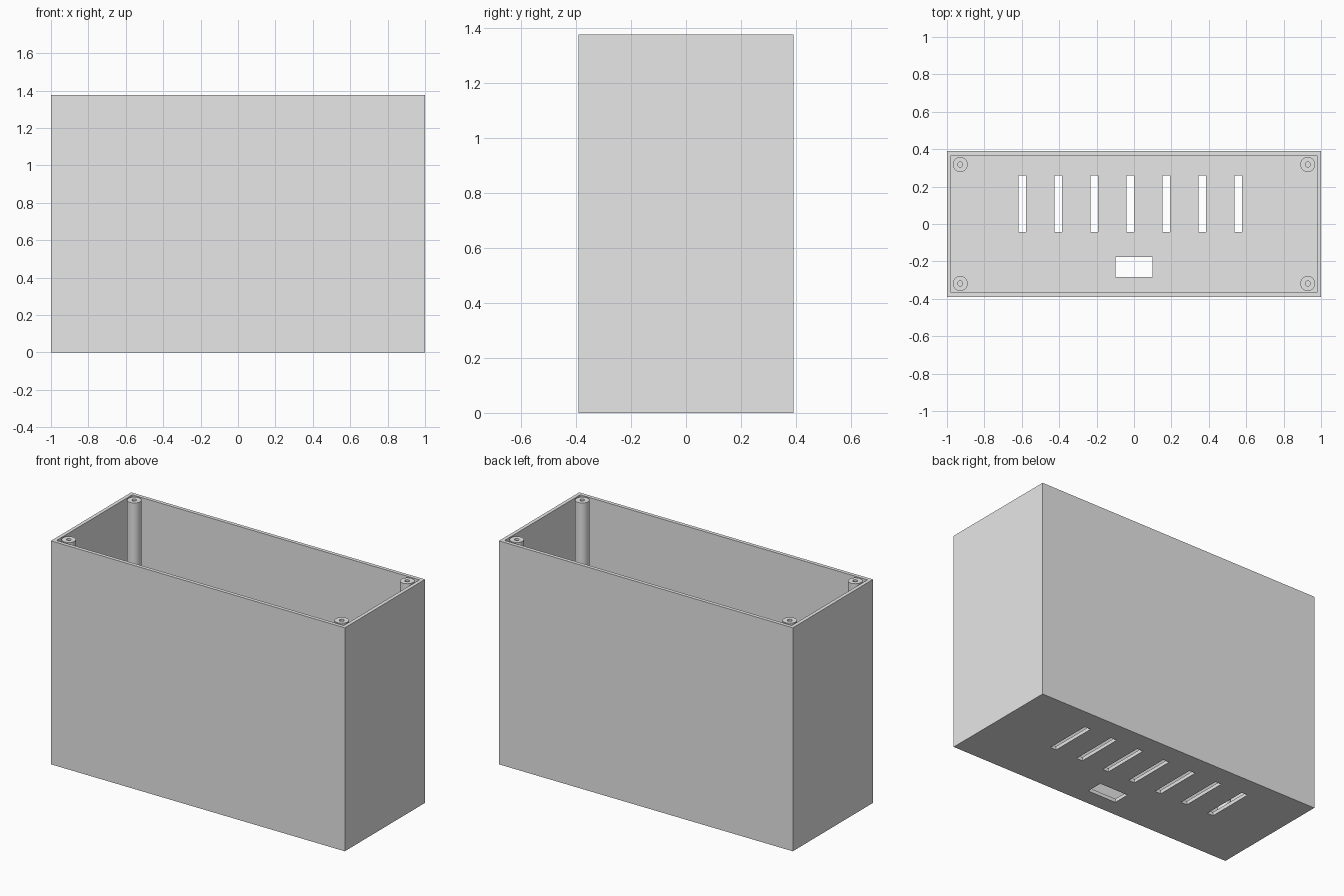
import bpy, bmesh, math
from mathutils import Matrix, Vector

cube = bpy.data.objects.get("Cube")
if cube:
    bpy.data.objects.remove(cube, do_unlink=True)

WIDTH, DEPTH, HEIGHT, WALL = 2.0, 0.78, 1.375, 0.0225

grey = bpy.data.materials.new("light_grey")
grey.use_nodes = True
grey.diffuse_color = (0.8, 0.8, 0.8, 1)
grey.node_tree.nodes["Principled BSDF"].inputs["Base Color"].default_value = (0.8, 0.8, 0.8, 1)


def make_object(name, bm):
    bmesh.ops.recalc_face_normals(bm, faces=bm.faces)
    mesh = bpy.data.meshes.new(name)
    bm.to_mesh(mesh)
    bm.free()
    mesh.materials.append(grey)
    obj = bpy.data.objects.new(name, mesh)
    bpy.context.collection.objects.link(obj)
    return obj


def boxes(name, bounds):
    """One object holding a box for each (low corner, high corner)."""
    bm = bmesh.new()
    for low, high in bounds:
        low, high = Vector(low), Vector(high)
        place = Matrix.Translation((low + high) / 2) @ Matrix.Diagonal((*(high - low), 1))
        bmesh.ops.create_cube(bm, size=1, matrix=place)
    return make_object(name, bm)


def cut(obj, cutter):
    mod = obj.modifiers.new(cutter.name, 'BOOLEAN')
    mod.operation = 'DIFFERENCE'
    mod.solver = 'EXACT'
    mod.object = cutter
    bpy.context.view_layer.objects.active = obj
    bpy.ops.object.modifier_apply(modifier=mod.name)
    bpy.data.objects.remove(cutter, do_unlink=True)


# Open-topped case
x, y = WIDTH / 2, DEPTH / 2
case = boxes("case", [((-x, -y, 0), (x, y, HEIGHT))])
cut(case, boxes("cavity", [((WALL - x, WALL - y, WALL), (x - WALL, y - WALL, HEIGHT + 0.1))]))

# Row of vent slots and the cable opening in the floor
openings = [((-0.1, -0.283, -0.1), (0.1, -0.176, 0.1))]
for i in range(7):
    cx = -0.02 + (i - 3) * 0.1925
    openings.append(((cx - 0.021, -0.044, -0.1), (cx + 0.021, 0.258, 0.1)))
cut(case, boxes("openings", openings))


# Hollow screw posts, flush with the rim
def screw_post(name, px, py):
    outer, inner, base = 0.04, 0.0135, WALL
    profile = [(outer, base), (outer, HEIGHT), (inner, HEIGHT), (inner, base)]
    bm = bmesh.new()
    verts = [bm.verts.new((px + r, py, z)) for r, z in profile]
    edges = [bm.edges.new(pair) for pair in zip(verts, verts[1:])]
    bmesh.ops.spin(bm, geom=verts + edges, cent=(px, py, 0), axis=(0, 0, 1),
                   angle=math.tau, steps=40, use_merge=True)
    bmesh.ops.remove_doubles(bm, verts=bm.verts, dist=0.0001)
    post = make_object(name, bm)
    bpy.ops.object.select_all(action='DESELECT')
    post.select_set(True)
    bpy.context.view_layer.objects.active = post
    bpy.ops.object.shade_smooth_by_angle(angle=math.radians(30))
    # Normals face outward on the shaft and inward in the bore
    return post


for side, sx in (("left", 1), ("right", -1)):
    for end, sy in (("front", -1), ("back", 1)):
        screw_post(f"{end}_{side}_post", sx * 0.929, sy * 0.318)
